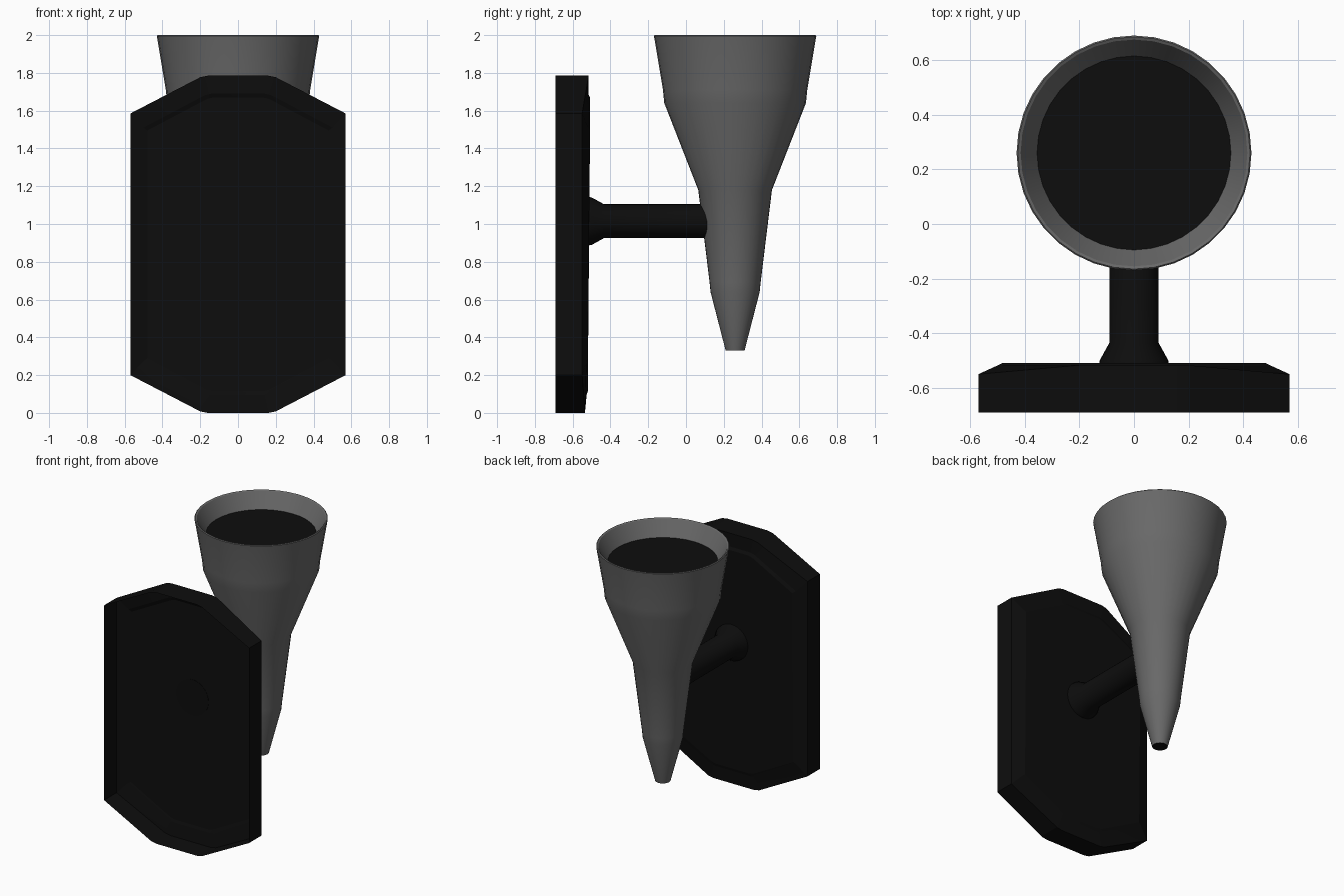
import bpy, bmesh, math
from mathutils import Matrix, Vector

cube = bpy.data.objects.get("Cube")
if cube:
    bpy.data.objects.remove(cube, do_unlink=True)


def material(name, value):
    m = bpy.data.materials.new(name)
    m.use_nodes = True
    color = (value, value, value, 1)
    m.diffuse_color = color
    m.node_tree.nodes["Principled BSDF"].inputs["Base Color"].default_value = color
    return m


black = material("black", 0.004)
grey = material("grey metal", 0.14)


def finish(name, bm, mats, angle):
    mesh = bpy.data.meshes.new(name)
    bm.to_mesh(mesh)
    bm.free()
    ob = bpy.data.objects.new(name, mesh)
    bpy.context.collection.objects.link(ob)
    for m in mats:
        mesh.materials.append(m)
    bpy.ops.object.select_all(action="DESELECT")
    ob.select_set(True)
    bpy.context.view_layer.objects.active = ob
    bpy.ops.object.shade_smooth_by_angle(angle=math.radians(angle))
    return ob


def bridge(bm, a, b):
    n = len(a)
    for i in range(n):
        j = (i + 1) % n
        bm.faces.new((a[i], a[j], b[j], b[i]))


def lathe(name, profile, matrix, mats, sides=36, angle=30):
    """Turn (radius, height) pairs around z and cap both ends with the last material."""
    bm = bmesh.new()
    rings = []
    for r, z in profile:
        turn = [2 * math.pi * i / sides for i in range(sides)]
        rings.append([bm.verts.new((r * math.cos(t), r * math.sin(t), z)) for t in turn])
    for a, b in zip(rings, rings[1:]):
        bridge(bm, a, b)
    for cap in (rings[0][::-1], rings[-1]):
        bm.faces.new(cap).material_index = len(mats) - 1
    bm.transform(matrix)
    return finish(name, bm, mats, angle)


# Conical holder: outer wall, rolled rim, inner wall down to the dark floor
lathe("torch_cone",
      [(0.05, 0.33), (0.13, 0.64), (0.135, 0.69), (0.195, 1.18), (0.375, 1.64),
       (0.382, 1.71), (0.427, 1.98), (0.43, 1.995), (0.425, 2.0), (0.415, 1.995),
       (0.355, 1.89)],
      Matrix.Translation((0, 0.26, 0)), [grey, black])

# Arm with flared foot, from the plate into the cone
lathe("support_arm", [(0.128, -0.515), (0.126, -0.5), (0.09, -0.435), (0.09, 0.14)],
      Matrix.Translation((0, 0, 1.015)) @ Matrix.Rotation(-math.pi / 2, 4, "X"),
      [black], sides=32)


# Wall plate: hollow shell, open toward the wall
def outline(bm, half_w, flat, low, high, chamfer, depth):
    half = [(flat * 0.8, low), (flat, low + 0.008), (half_w, low + chamfer),
            (half_w, high - chamfer), (flat, high - 0.008), (flat * 0.8, high)]
    points = half + [(-x, z) for x, z in reversed(half)]
    return [bm.verts.new((x, depth(x, z), z)) for x, z in points]


bm = bmesh.new()
rings = [
    outline(bm, 0.57, 0.2, 0.0, 1.785, 0.2, lambda x, z: -0.69),
    outline(bm, 0.57, 0.2, 0.0, 1.785, 0.2,
            lambda x, z: -0.55 if abs(x) > 0.5 else (-0.535 if z < 0.5 else -0.517)),
    outline(bm, 0.5, 0.175, 0.095, 1.69, 0.18, lambda x, z: -0.526 if z < 0.5 else -0.518),
    outline(bm, 0.48, 0.165, 0.115, 1.67, 0.175, lambda x, z: -0.52 if z < 0.5 else -0.508),
]
for a, b in zip(rings, rings[1:]):
    bridge(bm, a, b)
bm.faces.new(rings[-1])
bmesh.ops.recalc_face_normals(bm, faces=bm.faces)
center = max(bm.faces, key=lambda f: f.calc_area())
if center.normal.y < 0:
    bmesh.ops.reverse_faces(bm, faces=bm.faces)
finish("wall_plate", bm, [black], 10)
